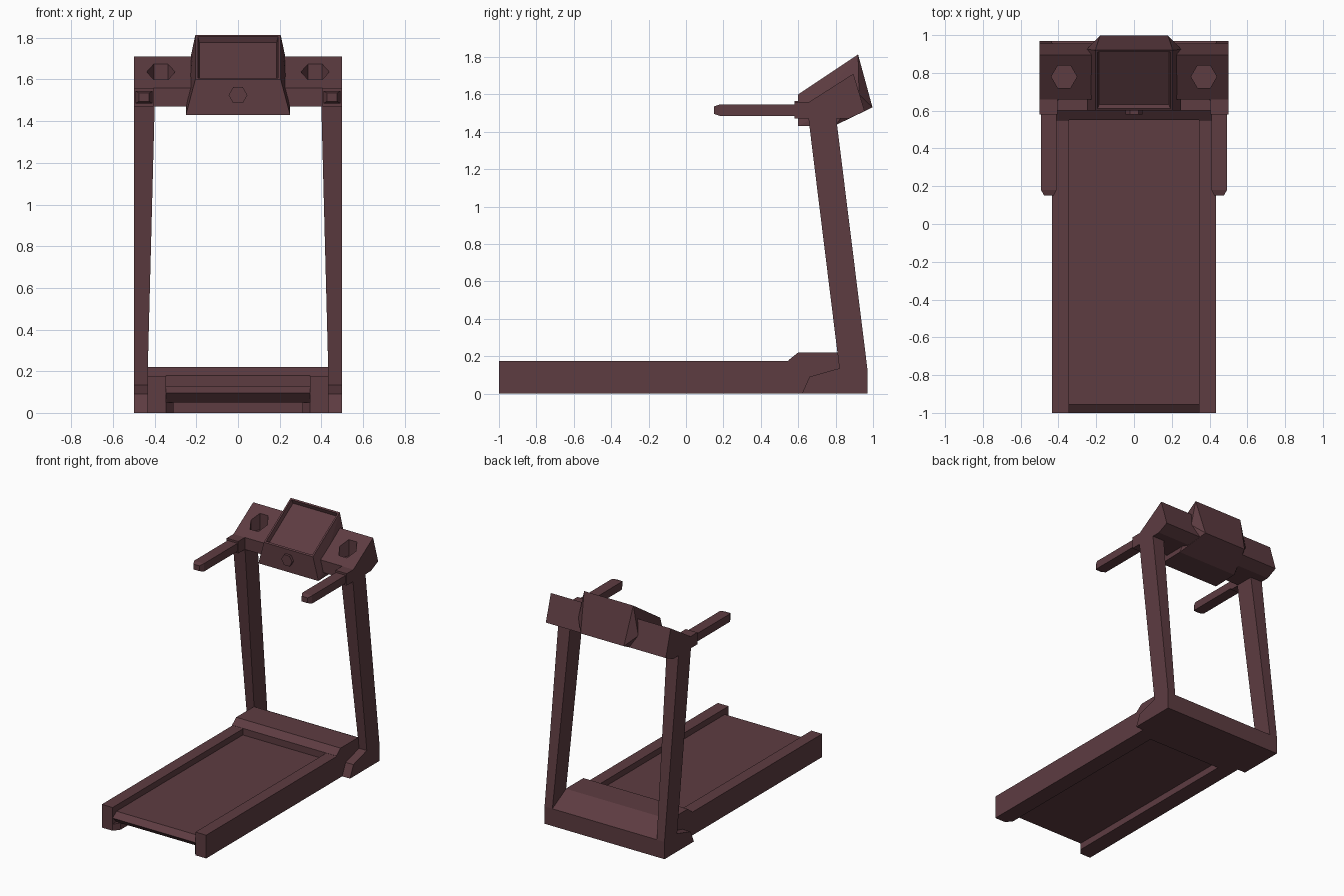
import bpy, bmesh, math
from mathutils import Matrix, Vector

if "Cube" in bpy.data.objects:
    bpy.data.objects.remove(bpy.data.objects["Cube"], do_unlink=True)

COLOUR = (0.11, 0.045, 0.053, 1)
maroon = bpy.data.materials.new("dark maroon")
maroon.use_nodes = True
maroon.diffuse_color = COLOUR
maroon.node_tree.nodes["Principled BSDF"].inputs["Base Color"].default_value = COLOUR


def finish(name, bm):
    bmesh.ops.recalc_face_normals(bm, faces=bm.faces)
    mesh = bpy.data.meshes.new(name)
    bm.to_mesh(mesh)
    bm.free()
    mesh.materials.append(maroon)
    obj = bpy.data.objects.new(name, mesh)
    bpy.context.collection.objects.link(obj)
    return obj


def loft(name, start, end):
    """Solid between two matching loops of points."""
    bm = bmesh.new()
    a = [bm.verts.new(p) for p in start]
    b = [bm.verts.new(p) for p in end]
    bm.faces.new(a)
    bm.faces.new(b)
    for i in range(len(a)):
        j = (i + 1) % len(a)
        bm.faces.new((a[i], a[j], b[j], b[i]))
    return finish(name, bm)


def side_prism(name, profile, x0, x1):
    """Extrude a (y, z) profile along x."""
    return loft(name, [(x0, y, z) for y, z in profile], [(x1, y, z) for y, z in profile])


def box(name, x0, x1, y0, y1, z0, z1):
    return side_prism(name, [(y0, z0), (y1, z0), (y1, z1), (y0, z1)], x0, x1)


def hexagon(name, centre, radius, depth, turn=Matrix()):
    bm = bmesh.new()
    bmesh.ops.create_cone(bm, cap_ends=True, segments=6, radius1=radius, radius2=radius,
                          depth=depth, matrix=Matrix.Translation(centre) @ turn @ Matrix.Rotation(math.pi / 2, 4, 'Z'))
    # put corners on the left and right
    if abs(max(v.co.x for v in bm.verts) - centre[0] - radius) > 0.001:
        spin = Matrix.Translation(centre) @ turn @ Matrix.Rotation(math.pi / 6, 4, 'Z') @ turn.inverted()
        bmesh.ops.transform(bm, verts=bm.verts, matrix=spin @ Matrix.Translation(-Vector(centre)))
    return finish(name, bm)


# Deck: running belt with a wedge nose, and motor housing
side_prism("running_belt", [(-1, .095), (-.955, .13), (.57, .13), (.57, .05), (-.955, .05)], -.345, .345)
side_prism("motor_housing", [(.55, 0), (.55, .18), (.6, .22), (.81, .22), (.97, .13), (.97, 0)], -.435, .435)

# Wing bar carrying the cup holders
wing = side_prism("console_bar", [(.66, 1.47), (.66, 1.56), (.895, 1.71), (.955, 1.51), (.87, 1.47)], -.5, .5)

for side, s in (("left", 1), ("right", -1)):
    # Side rail and the strip under the belt
    side_prism(side + "_rail", [(-1, 0), (-1, .175), (.545, .175), (.56, .185), (.56, 0)], s * .345, s * .435)
    strip = [(.345, -1), (.31, -.955), (.31, .56), (.345, .56)]
    loft(side + "_under_strip", [(s * x, y, 0) for x, y in strip], [(s * x, y, .05) for x, y in strip])

    # Foot and leaning post, tapered on its inner side
    side_prism(side + "_foot", [(.62, 0), (.66, .09), (.82, .135), (.97, .13), (.97, 0)], s * .435, s * .5)
    post = [(.82, .135), (.97, .13), (.801, 1.49), (.655, 1.47)]
    loft(side + "_post", [(s * .5, y, z) for y, z in post],
         [(s * (.4 if z > 1 else .435), y, z) for y, z in post])

    # Handle with a collar and a bevelled tip
    box(side + "_collar", s * .405, s * .5, .58, .67, 1.47, 1.56)
    box(side + "_handle", s * .41, s * .492, .18, .6, 1.485, 1.545)
    tip = [(-1, -1), (1, -1), (1, 1), (-1, 1)]
    loft(side + "_handle_tip",
         [(s * .451 + u * .041, .18, 1.515 + v * .03) for u, v in tip],
         [(s * .451 + u * .025, .15, 1.515 + v * .02) for u, v in tip])

    # Hexagonal cup holder cut down into the bar
    cutter = hexagon("cup_cutter", (s * .37, .78, 1.7), .068, .3)
    cut = wing.modifiers.new("cup_holder", 'BOOLEAN')
    cut.operation = 'DIFFERENCE'
    cut.solver = 'EXACT'
    cut.object = cutter
    bpy.context.view_layer.objects.active = wing
    bpy.ops.object.modifier_apply(modifier=cut.name)
    bpy.data.objects.remove(cutter, do_unlink=True)

# Console: faceted hull with a recessed screen
bm = bmesh.new()
corners = [(.25, .6, 1.43), (.205, .6, 1.6), (.205, .92, 1.813),
           (.18, .997, 1.53), (.25, .8, 1.435), (.25, .925, 1.6)]
for x, y, z in corners:
    bm.verts.new((x, y, z))
    bm.verts.new((-x, y, z))
bmesh.ops.convex_hull(bm, input=bm.verts)
bmesh.ops.dissolve_limit(bm, angle_limit=0.01, verts=bm.verts, edges=bm.edges)
bmesh.ops.recalc_face_normals(bm, faces=bm.faces)
screen = max(bm.faces, key=lambda f: f.normal.dot(Vector((0, -.55, .83))))
bmesh.ops.inset_region(bm, faces=[screen], thickness=.018)
bmesh.ops.inset_region(bm, faces=[screen], thickness=.01, depth=-.03)
finish("console", bm)

# Hexagonal start button
hexagon("start_button", (0, .595, 1.525), .045, .03, Matrix.Rotation(math.pi / 2, 4, 'X'))
